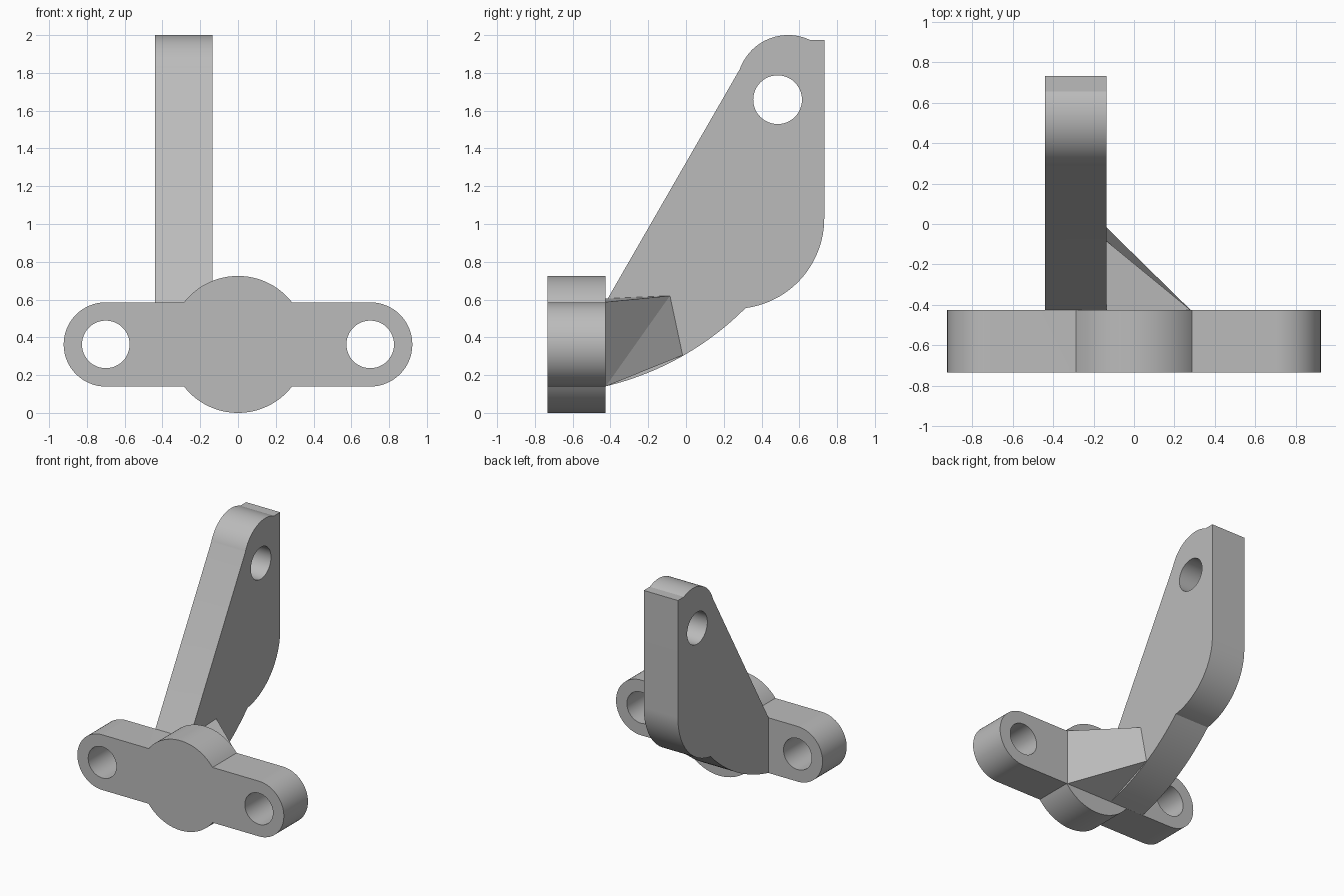
import bpy, bmesh
from math import sin, cos, pi, atan2, hypot, radians, sqrt
from mathutils import Matrix

if "Cube" in bpy.data.objects:
    bpy.data.objects.remove(bpy.data.objects["Cube"])

gray = bpy.data.materials.new("light gray")
gray.use_nodes = True
gray.diffuse_color = (0.5, 0.5, 0.5, 1)
gray.node_tree.nodes["Principled BSDF"].inputs["Base Color"].default_value = (0.5, 0.5, 0.5, 1)


def arc(cx, cy, r, a0, a1, n=32):
    """Points along a circular arc."""
    return [(cx + r * cos(a0 + (a1 - a0) * i / n), cy + r * sin(a0 + (a1 - a0) * i / n))
            for i in range(n + 1)]


def arc_through(a, b, c, n=32):
    """Arc from a to c passing through b, turning less than half a circle."""
    (ax, ay), (bx, by), (cx, cy) = a, b, c
    d = 2 * (ax * (by - cy) + bx * (cy - ay) + cx * (ay - by))
    sa, sb, sc = ax * ax + ay * ay, bx * bx + by * by, cx * cx + cy * cy
    ox = (sa * (by - cy) + sb * (cy - ay) + sc * (ay - by)) / d
    oy = (sa * (cx - bx) + sb * (ax - cx) + sc * (bx - ax)) / d
    a0, a1 = atan2(ay - oy, ax - ox), atan2(cy - oy, cx - ox)
    a1 = a0 + (a1 - a0 + pi) % (2 * pi) - pi
    return arc(ox, oy, hypot(ax - ox, ay - oy), a0, a1, n)


def solid(name, verts, faces):
    bm = bmesh.new()
    vs = [bm.verts.new(v) for v in verts]
    for f in faces:
        bm.faces.new([vs[i] for i in f])
    bmesh.ops.recalc_face_normals(bm, faces=bm.faces)
    mesh = bpy.data.meshes.new(name)
    bm.to_mesh(mesh)
    bm.free()
    mesh.materials.append(gray)
    ob = bpy.data.objects.new(name, mesh)
    bpy.context.collection.objects.link(ob)
    return ob


def prism(name, outline, lo, hi, place):
    """Extrude an outline from lo to hi; place maps (u, v, depth) to x, y, z."""
    n = len(outline)
    verts = [place(u, v, d) for d in (lo, hi) for u, v in outline]
    sides = [(i, (i + 1) % n, n + (i + 1) % n, n + i) for i in range(n)]
    return solid(name, verts, [range(n), range(n, 2 * n)] + sides)


def combine(target, tool, operation):
    mod = target.modifiers.new(operation.lower(), 'BOOLEAN')
    mod.operation, mod.object, mod.solver = operation, tool, 'EXACT'
    bpy.context.view_layer.objects.active = target
    bpy.ops.object.modifier_apply(modifier=mod.name)
    bpy.data.objects.remove(tool)


def along_y(u, v, d):
    return (u, d, v)


def along_x(u, v, d):
    return (d, u, v)


# Flange: slotted bar with a round boss in the middle
MID, BOSS, END, REACH = 0.3625, 0.3625, 0.223, 0.70
FRONT, BACK = -0.733, -0.425
notch = atan2(END, sqrt(BOSS ** 2 - END ** 2))
outline = (arc(REACH, MID, END, -pi / 2, pi / 2) + arc(0, MID, BOSS, notch, pi - notch)
           + arc(-REACH, MID, END, pi / 2, 1.5 * pi)
           + arc(0, MID, BOSS, pi + notch, 2 * pi - notch))
bracket = prism("mounting_bracket", outline, FRONT, BACK, along_y)

# Arm: side plate rising to the rear, rooted inside the flange
LEFT, RIGHT = -0.44, -0.135
profile = ([(BACK, 0.14)] + arc_through((-0.42, 0.142), (-0.02, 0.30), (0.315, 0.555))
           + arc(0.253, 1.03, 0.479, -1.44, 0)
           + [(0.732, 1.975)]
           + arc_through((0.655, 1.975), (0.53, 2.0), (0.285, 1.82))
           + [(BACK, 0.587), (BACK - 0.05, 0.5), (BACK - 0.05, 0.2)])
arm = prism("arm", profile, LEFT, RIGHT, along_x)

# Gusset: wedge bracing the arm against the flange
gusset = solid("gusset",
               [(0.28, BACK, 0.14), (0.28, BACK, 0.587), (RIGHT, -0.085, 0.62),
                (RIGHT, -0.018, 0.305), (RIGHT, BACK, 0.605), (RIGHT, BACK, 0.14)],
               [(0, 1, 2), (0, 2, 3), (1, 4, 2), (0, 3, 5), (2, 4, 5, 3), (0, 5, 4, 1)])

combine(bracket, arm, 'UNION')
combine(bracket, gusset, 'UNION')

# Bolt holes through the flange, pivot hole through the arm
for x in (-REACH, REACH):
    hole = prism("bolt_hole", arc(x, MID, 0.126, 0, 2 * pi, 48)[:-1], -1, 0, along_y)
    combine(bracket, hole, 'DIFFERENCE')
pivot = prism("pivot_hole", arc(0.485, 1.658, 0.129, 0, 2 * pi, 48)[:-1], -1, 0.5, along_x)
combine(bracket, pivot, 'DIFFERENCE')

bpy.ops.object.select_all(action='DESELECT')
bracket.select_set(True)
bpy.context.view_layer.objects.active = bracket
bpy.ops.object.shade_smooth_by_angle(angle=radians(9))
